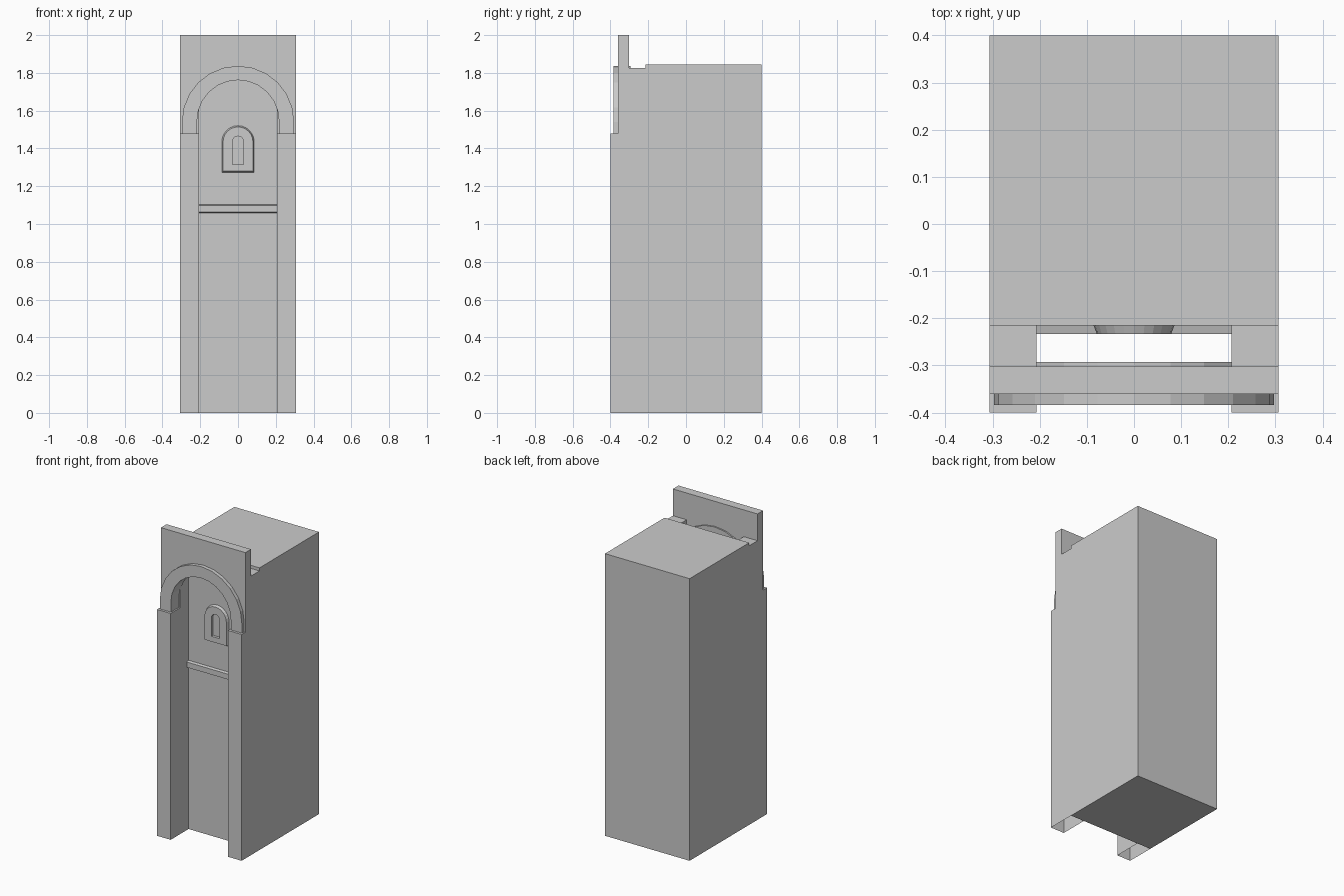
import bpy, bmesh, math

if "Cube" in bpy.data.objects:
    bpy.data.objects.remove(bpy.data.objects["Cube"])

W = 0.306      # half width of the whole block
IN = 0.207     # half width of the niche


def loft(name, loops, caps=True, ring=False):
    """Bridge equal-length vertex loops; cap the ends or close into a ring."""
    bm = bmesh.new()
    rows = [[bm.verts.new(p) for p in loop] for loop in loops]
    pairs = list(zip(rows, rows[1:]))
    if ring:
        pairs.append((rows[-1], rows[0]))
    n = len(rows[0])
    for a, b in pairs:
        for i in range(n):
            j = (i + 1) % n
            bm.faces.new((a[i], a[j], b[j], b[i]))
    if caps and not ring:
        bm.faces.new(rows[0])
        bm.faces.new(rows[-1])
    bmesh.ops.recalc_face_normals(bm, faces=bm.faces)
    me = bpy.data.meshes.new(name)
    bm.to_mesh(me)
    bm.free()
    ob = bpy.data.objects.new(name, me)
    bpy.context.collection.objects.link(ob)
    return ob


def arch(r, centre, bottom, n=12):
    """Round-headed outline in (x, z), left foot to right foot."""
    arc = [(-r * math.cos(math.pi * i / n), centre + r * math.sin(math.pi * i / n))
           for i in range(n + 1)]
    return [(-r, bottom)] + arc + [(r, bottom)]


def at_y(outline, y):
    return [(x, y, z) for x, z in outline]


def at_x(outline, x):
    return [(x, y, z) for y, z in outline]


# Main block behind the niche
block = [(-0.215, 0), (0.4, 0), (0.4, 1.845), (-0.215, 1.845)]
loft("main_block", [at_x(block, -W), at_x(block, W)])

# Side piers: low in front, taller behind the facade, open underneath
pier = [(-0.4, 0), (-0.215, 0), (-0.215, 1.825), (-0.302, 1.825), (-0.302, 1.48), (-0.4, 1.48)]
for side, s in (("left", -1), ("right", 1)):
    ob = loft(side + "_pier", [at_x(pier, s * IN), at_x(pier, s * W)])
    bm = bmesh.new()
    bm.from_mesh(ob.data)
    under = [f for f in bm.faces if all(v.co.z < 0.001 for v in f.verts)]
    bmesh.ops.delete(bm, geom=under, context='FACES_ONLY')
    bm.to_mesh(ob.data)
    bm.free()

# Facade plate with arched opening
plate = arch(0.217, 1.545, 1.48) + [(W, 1.48), (W, 2.0), (-W, 2.0), (-W, 1.48)]
loft("facade_plate", [at_y(plate, -0.36), at_y(plate, -0.302)])

# Raised arch band, showing on both sides of the plate
band = arch(0.297, 1.54, 1.48) + arch(0.217, 1.545, 1.48)[::-1]
loft("arch_band", [at_y(band, -0.384), at_y(band, -0.293)])

# Chamfered ledge across the niche wall
ledge = [(-0.21, 1.058), (-0.233, 1.064), (-0.233, 1.099), (-0.21, 1.105)]
loft("niche_ledge", [at_x(ledge, -IN), at_x(ledge, IN)])

# Window surround with sloped outer edge and a narrow slot
loft("window_surround", [
    at_y(arch(0.086, 1.435, 1.273), -0.214),
    at_y(arch(0.079, 1.435, 1.280), -0.233),
    at_y(arch(0.030, 1.435, 1.315), -0.233),
    at_y(arch(0.030, 1.435, 1.315), -0.214)], ring=True)
